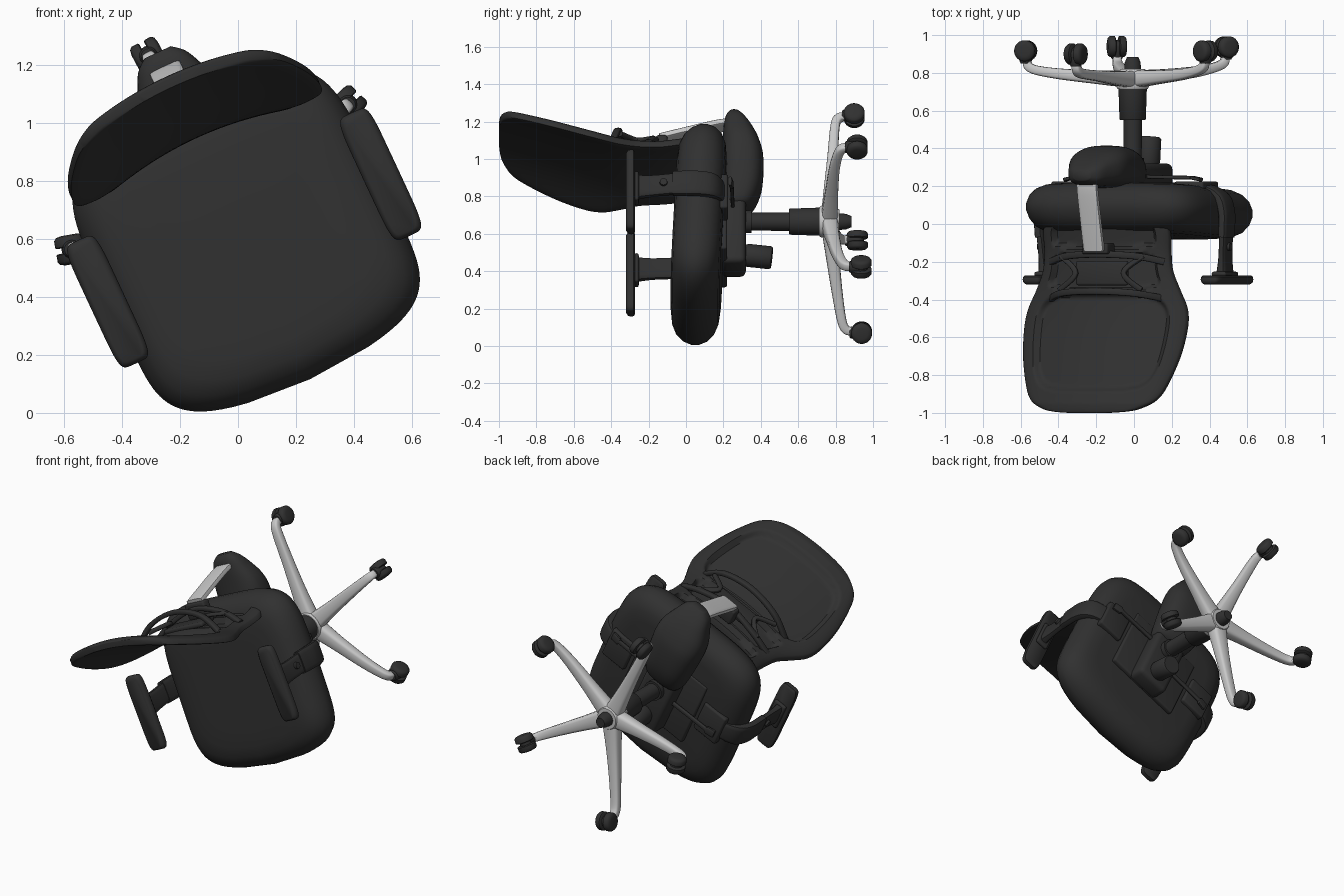
import bpy, bmesh, math
from mathutils import Vector, Matrix

if "Cube" in bpy.data.objects:
    bpy.data.objects.remove(bpy.data.objects["Cube"])

# chair is built upright in local space, then laid on its back edge
A = math.radians(25)
C, S = math.cos(A), math.sin(A)
M = Matrix(((C, -S, 0, -.005), (0, 0, -1, 0), (S, C, 0, .66), (0, 0, 0, 1)))


def mat(name, v):
    m = bpy.data.materials.new(name)
    m.diffuse_color = (v, v, v, 1)
    m.use_nodes = True
    m.node_tree.nodes["Principled BSDF"].inputs["Base Color"].default_value = m.diffuse_color
    return m


BLACK = mat("charcoal black", .03)
SILVER = mat("light silver", .58)


def finish(name, bm, m, ang=40):
    bmesh.ops.transform(bm, matrix=M, verts=bm.verts)
    bmesh.ops.recalc_face_normals(bm, faces=bm.faces)
    me = bpy.data.meshes.new(name)
    bm.to_mesh(me)
    bm.free()
    me.materials.append(m)
    me.polygons.foreach_set("use_smooth", [True] * len(me.polygons))
    me.set_sharp_from_angle(angle=math.radians(ang))
    ob = bpy.data.objects.new(name, me)
    bpy.context.collection.objects.link(ob)
    return ob


def loft(name, rings, m, ang=40):
    bm = bmesh.new()
    R = [[bm.verts.new(p) for p in r] for r in rings]
    n = len(R[0])
    for a, b in zip(R, R[1:]):
        for i in range(n):
            bm.faces.new((a[i], a[(i + 1) % n], b[(i + 1) % n], b[i]))
    bm.faces.new(R[0])
    bm.faces.new(R[-1])
    return finish(name, bm, m, ang)


def sup(n, e):
    """unit superellipse points"""
    out = []
    for i in range(n):
        a = 2 * math.pi * i / n
        c, s = math.cos(a), math.sin(a)
        out.append((math.copysign(abs(c) ** (2 / e), c), math.copysign(abs(s) ** (2 / e), s)))
    return out


def spline(P, k=6):
    """Catmull-Rom through rows of numbers"""
    out = []
    for i in range(len(P) - 1):
        q = [P[max(i - 1, 0)], P[i], P[i + 1], P[min(i + 2, len(P) - 1)]]
        for j in range(k):
            t = j / k
            out.append([.5 * (2 * b + (c - a) * t + (2 * a - 5 * b + 4 * c - d) * t * t
                              + (3 * b - a - 3 * c + d) * t ** 3) for a, b, c, d in zip(*q)])
    return out + [list(P[-1])]


def sweep(name, P, side, m, e=4, k=6, n=16):
    """rows: x, y, z, half width along side, half thickness"""
    P = spline(P, k) if k > 1 else P
    V = [Vector(p[:3]) for p in P]
    rings = []
    for i, p in enumerate(P):
        t = (V[min(i + 1, len(V) - 1)] - V[max(i - 1, 0)]).normalized()
        s = Vector(side)
        s = (s - t * s.dot(t)).normalized()
        nn = t.cross(s)
        rings.append([V[i] + s * a * p[3] + nn * b * p[4] for a, b in sup(n, e)])
    return loft(name, rings, m)


def turned(name, base, axis, prof, m, n=28):
    """profile rows: distance along axis, radius"""
    ax = Vector(axis).normalized()
    s = ax.orthogonal().normalized()
    t = ax.cross(s)
    ang = [2 * math.pi * i / n for i in range(n)]
    return loft(name, [[Vector(base) + ax * h + (s * math.cos(a) + t * math.sin(a)) * r for a in ang]
                       for h, r in prof], m)


def box(name, c, size, m, bev=.012):
    bm = bmesh.new()
    bmesh.ops.create_cube(bm, size=1)
    bmesh.ops.scale(bm, vec=size, verts=bm.verts)
    bmesh.ops.translate(bm, vec=c, verts=bm.verts)
    bmesh.ops.bevel(bm, geom=bm.edges[:], offset=bev, segments=3, affect='EDGES', profile=.5)
    return finish(name, bm, m)


def lerp(tab, x):
    for (a, p), (b, q) in zip(tab, tab[1:]):
        if x <= b:
            return p + (q - p) * max(0, (x - a) / (b - a))
    return tab[-1][1]


# seat cushion: stacked insets of a rounded square with a bowed front
prof = [(.4, .066), (.25, .066), (.15, .064), (.09, .054), (.045, .03), (.015, -.01), (0, -.055),
        (0, -.09), (.015, -.135), (.045, -.17), (.09, -.192), (.15, -.2), (.4, -.2)]
outline = [p for p in sup(88, 4.6) if p[1] >= -1e-3] + [p for p in sup(88, 6.5) if p[1] < -1e-3]
rings = []
for d, z in prof:
    ring = []
    for a, b in outline:
        x, y = a * (.515 - d), -.075 + b * (.51 - d)
        if b < 0:
            y = -.075 + b * (.445 - d) + .08 * b * (1 - a * a)
        ring.append((x, y, z - .05 * (y + .075)))
    rings.append(ring)
loft("seat_cushion", rings, BLACK, 60)

# backrest: curved shell with a thick rim and recessed panels behind
W = spline([(-.04, .27), (-.02, .33), (.04, .365), (.15, .365), (.25, .375), (.35, .415), (.45, .46),
            (.55, .472), (.7, .455), (.85, .41), (.93, .365), (.975, .29), (.992, .22), (1.0, .12)], 7)
F = spline([(-.05, .35), (.1, .325), (.2, .32), (.35, .33), (.5, .365), (.75, .44), (1.0, .515)], 8)


def rim(u, z):
    t = 1
    for hu, zc, hz in ((.8, .625, .25), (.8, .06, .06), (.8, .25, .09)):
        d = (abs(u / hu) ** 6 + abs((z - zc) / hz) ** 6) ** (1 / 6)
        k = min(1, max(0, (d - .96) / .08))
        t = min(t, k)
    return t


rings = []
NU = 80
for z, w in W:
    us = [math.sin(math.pi / 2 * (2 * i / NU - 1)) * .35 + (2 * i / NU - 1) * .65 for i in range(NU + 1)]
    edge = min(1, math.sqrt(max(0, (1.0 - z) / .05)) * .7 + .3)

    def front(u):
        return lerp(F, z) - .085 * (u * w / .46) ** 2
    fr = [(u * w - .01, front(u) + .012 * abs(u) ** 20, z) for u in us]
    rr = [(u * w - .01, front(u) + (.02 + .036 * rim(u, z) * edge) * (1 - .3 * abs(u) ** 20), z)
          for u in reversed(us)]
    rings.append(fr + rr)
loft("backrest", rings, BLACK, 50)

# lumbar support straps bowed behind the backrest
for nm, z, y in (("upper", .365, .5), ("lower", .17, .45)):
    sweep("lumbar_strap_" + nm, [(-.33, .32, z + .03, .018, .014), (-.2, y - .05, z, .018, .014),
          (0, y, z - .01, .018, .014), (.2, y - .05, z, .018, .014), (.33, .32, z + .03, .018, .014)],
          (0, 0, 1), BLACK)
for s in (-1, 1):
    sweep("lumbar_brace", [(s * .24, .41, .35, .014, .012), (s * .14, .42, .26, .014, .012),
                           (s * .24, .385, .17, .014, .012)], (1, 0, 0), BLACK)
box("lumbar_pad", (0, .385, .26), (.3, .03, .13), BLACK)

# silver upright joining the mechanism to the backrest
sweep("back_upright", [(0, .575, -.27, .058, .018), (0, .57, -.18, .058, .018), (0, .525, 0, .058, .018),
                       (0, .487, .14, .058, .018)], (1, 0, 0), SILVER, 5)
box("upright_mount", (0, .435, .13), (.15, .10, .06), BLACK)

# swollen cover below the seat, narrowing to the back
sec = [(.06, .08, -.2, -.30), (.09, .12, -.19, -.36), (.2, .145, -.19, -.405), (.36, .16, -.19, -.415),
       (.46, .155, -.195, -.395), (.55, .12, -.2, -.355), (.61, .09, -.21, -.315), (.645, .05, -.23, -.285)]
rings = [[(a * w, y, (t + b) / 2 + c * (t - b) / 2) for a, c in sup(32, 2.7)]
         for y, w, t, b in spline(sec, 5)]
loft("mechanism_cover", rings, BLACK, 60)

# under-seat mechanism, tension knob and levers
box("under_plate", (0, -.05, -.2), (.5, .44, .04), BLACK)
box("tilt_housing", (0, -.06, -.255), (.22, .44, .13), BLACK, .03)
turned("tension_knob", (0, -.19, -.3), (0, -.12, -1), [(0, .05), (.03, .062), (.15, .062), (.16, .055)], BLACK)
for s in (-1, 1):
    sweep("lever", [(s * .1, .05 * s, -.25, .012, .01), (s * .36, .05 * s, -.245, .012, .01),
                    (s * .37, .05 * s, -.245, .025, .01), (s * .42, .05 * s, -.235, .025, .01)],
          (0, 1, 0), BLACK, 4, 1)

    # armrest: bracket curling from under the seat, sleeve and pad
    box("arm_bracket_plate", (s * .36, -.02, -.2), (.17, .2, .05), BLACK)
    sweep("arm_bracket", [(s * .3, -.02, -.2, .06, .024), (s * .43, -.02, -.185, .06, .024),
                          (s * .51, -.02, -.14, .068, .026), (s * .537, -.02, -.065, .07, .026),
                          (s * .538, -.02, .02, .07, .025), (s * .535, -.02, .07, .068, .025)], (0, 1, 0), BLACK)
    sweep("arm_post", [(s * .535, -.02, .04, .06, .02), (s * .525, -.03, .18, .06, .021),
                       (s * .52, -.035, .27, .068, .03)], (0, 1, 0), BLACK)
    turned("arm_button", (s * .54, -.02, .12), (s, 0, 0), [(0, .022), (.022, .02)], BLACK, 16)
    box("arm_pad_mount", (s * .518, -.04, .265), (.085, .17, .025), BLACK)
    pad = sup(40, 6)
    loft("arm_pad", [[(s * .52 + a * (.062 - d), -.062 + b * (.235 - d), z) for a, b in pad]
                     for d, z in ((.012, .272), (.002, .28), (0, .295), (.004, .31), (.016, .32))], BLACK)

# gas column and hub
turned("gas_lift", (0, .005, -.25), (0, 0, -1), [(0, .06), (.1, .06), (.1, .048), (.34, .05)], BLACK)
turned("column_sleeve", (0, .005, -.55), (0, 0, -1), [(0, .066), (.005, .07), (.18, .076)], BLACK)
turned("base_hub", (0, .005, -.715), (0, 0, -1), [(0, .08), (.01, .086), (.08, .08), (.105, .065)], SILVER)
turned("hub_cap", (0, .005, -.815), (0, 0, -1), [(0, .045), (.04, .042), (.07, .03)], BLACK)

# five-legged base with twin-wheel casters
EX = (.065, -.002, .022, -.025, -.022)
for k in range(5):
    a = math.radians(93 + 72 * k)
    r = Vector((math.cos(a), math.sin(a), 0))
    t = Vector((-r.y, r.x, 0))
    o = Vector((0, .005, 0))
    ex = EX[k]

    def at(d, z):
        p = o + r * d
        p.z = z + .035 * p.y
        return p
    rows = [(.03, -.768, .056, .046), (.2, -.78, .042, .036), (.38, -.797, .033, .029),
            (.51 + ex, -.817, .028, .025), (.56 + ex, -.838, .025, .024), (.57 + ex, -.868, .022, .022)]
    sweep("base_leg", [(*at(d, z), w, h) for d, z, w, h in rows], t, SILVER, 3.5)
    c = at(.577 + ex, -.922)
    for s in (-1, 1):
        turned("caster_wheel", c + t * s * .009, t * s,
               [(0, .05), (.004, .056), (.028, .056), (.038, .048), (.042, .03)], BLACK, 24)
    turned("caster_axle", c - t * .03, t, [(0, .035), (.06, .035)], BLACK, 16)
    turned("caster_stem", c + Vector((0, 0, .066)), (0, 0, -1), [(0, .026), (.01, .032), (.06, .036)], BLACK, 16)
